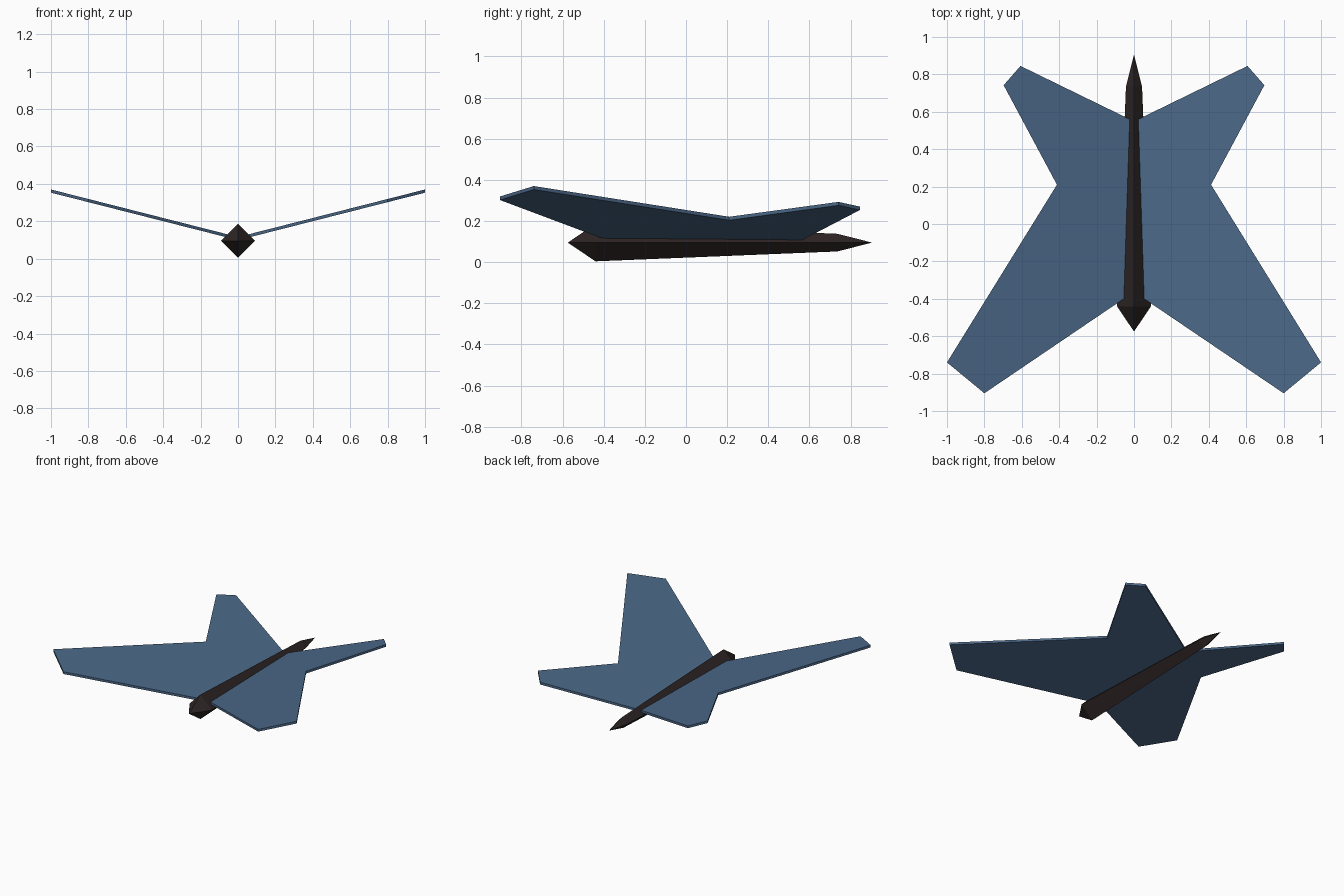
import bpy
import bmesh

cube = bpy.data.objects.get("Cube")
if cube:
    bpy.data.objects.remove(cube, do_unlink=True)


def make_material(name, color):
    mat = bpy.data.materials.new(name)
    mat.use_nodes = True
    mat.diffuse_color = color
    mat.node_tree.nodes["Principled BSDF"].inputs["Base Color"].default_value = color
    return mat


def make_object(name, bm, mat):
    bmesh.ops.recalc_face_normals(bm, faces=bm.faces)
    mesh = bpy.data.meshes.new(name)
    bm.to_mesh(mesh)
    bm.free()
    mesh.materials.append(mat)
    obj = bpy.data.objects.new(name, mesh)
    bpy.context.collection.objects.link(obj)
    return obj


blue = make_material("slate blue", (0.07, 0.138, 0.246, 1))
brown = make_material("dark brown", (0.026, 0.018, 0.018, 1))

# Fuselage: tapered diamond section with a point at each end
AXIS_Z = 0.095
bm = bmesh.new()


def diamond(y, r):
    return [bm.verts.new((x * r, y, AXIS_Z + z * r))
            for x, z in ((1, 0), (0, 1), (-1, 0), (0, -1))]


front_ring = diamond(-0.44, 0.091)
rear_ring = diamond(0.735, 0.043)
nose = bm.verts.new((0, -0.575, AXIS_Z))
tail = bm.verts.new((0, 0.905, AXIS_Z))
for i in range(4):
    j = (i + 1) % 4
    bm.faces.new((front_ring[i], front_ring[j], rear_ring[j], rear_ring[i]))
    bm.faces.new((nose, front_ring[j], front_ring[i]))
    bm.faces.new((tail, rear_ring[i], rear_ring[j]))
make_object("fuselage", bm, brown)

# Wings: flat swept outline with upward slope, extruded and mirrored
ROOT_Z, SLOPE, THICKNESS = 0.116, 0.254, 0.017
outline = [(0, -0.363), (0.8, -0.905), (1.0, -0.74), (0.412, 0.21),
           (0.697, 0.742), (0.607, 0.845), (0, 0.549)]
bm = bmesh.new()
top = bm.faces.new([bm.verts.new((x, y, ROOT_Z + SLOPE * x)) for x, y in outline])
result = bmesh.ops.extrude_face_region(bm, geom=[top], use_keep_orig=True)
lower = [v for v in result["geom"] if isinstance(v, bmesh.types.BMVert)]
bmesh.ops.translate(bm, verts=lower, vec=(0, 0, -THICKNESS))
# Open the centre seam so both halves join
bmesh.ops.recalc_face_normals(bm, faces=bm.faces)
seam = [f for f in bm.faces if all(abs(v.co.x) < 0.001 for v in f.verts)]
bmesh.ops.delete(bm, geom=seam, context="FACES_ONLY")
wings = make_object("wings", bm, blue)
wings.modifiers.new("mirror", "MIRROR").use_clip = True
